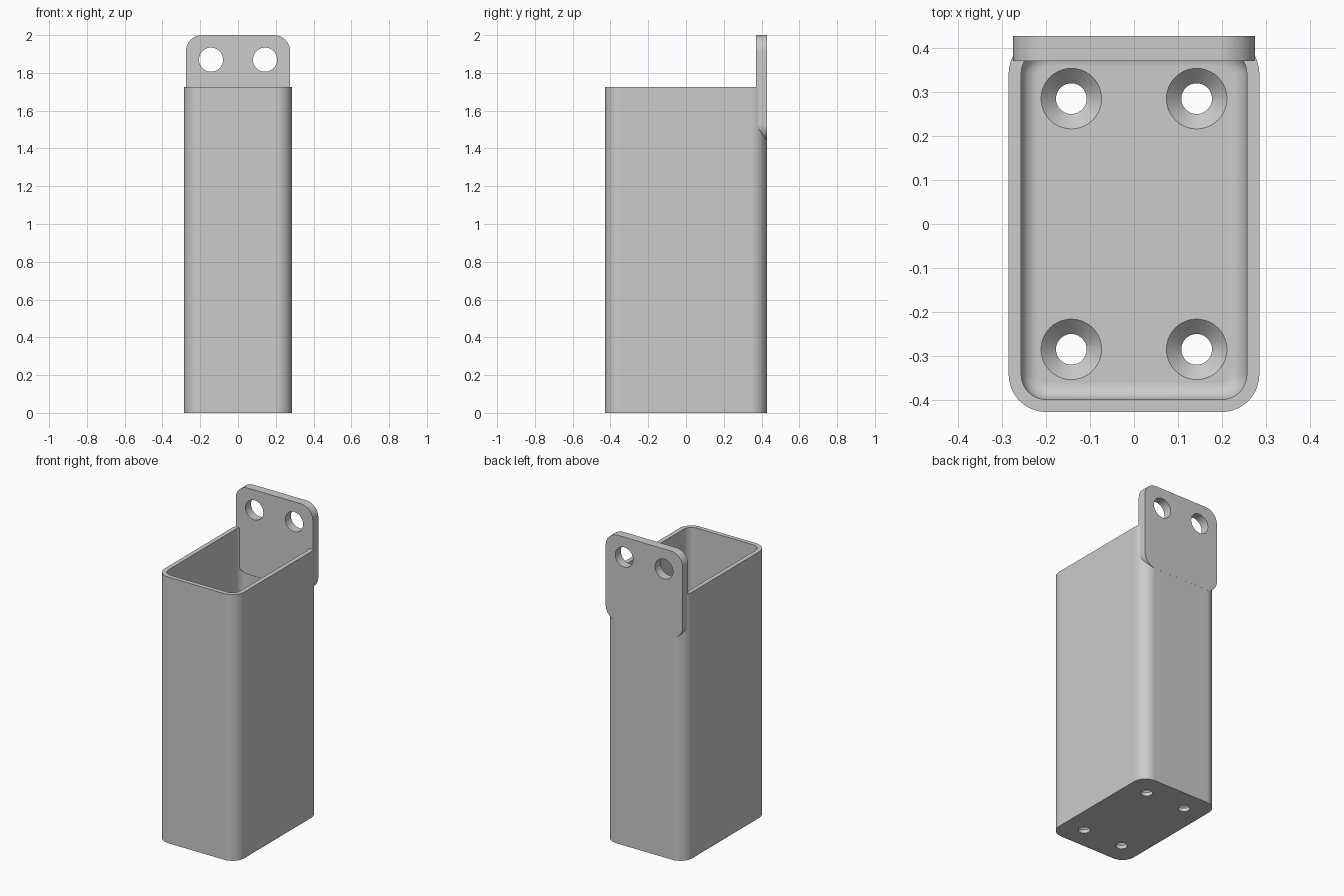
import bpy, bmesh, math
from mathutils import Matrix

if "Cube" in bpy.data.objects:
    bpy.data.objects.remove(bpy.data.objects["Cube"], do_unlink=True)

MM = 2 / 70                      # the part is 70 units tall
WALL, RADIUS = 1 * MM, 3 * MM
HALF_X, HALF_Y = 10 * MM, 15 * MM
BOX_TOP, FLOOR = 1.726, 2 * MM

grey = bpy.data.materials.new("plain grey")
grey.use_nodes = True
GREY = (0.6, 0.6, 0.6, 1)
grey.diffuse_color = GREY
grey.node_tree.nodes["Principled BSDF"].inputs["Base Color"].default_value = GREY


def loft(bm, rings, seg=10, centre=(0, 0)):
    """Skin a stack of rounded rectangles (half x, half y, radius, z), capped."""
    loops = []
    for hx, hy, r, z in rings:
        loop = []
        for q, (sx, sy) in enumerate(((1, 1), (-1, 1), (-1, -1), (1, -1))):
            for i in range(seg + 1):
                a = math.pi / 2 * (q + i / seg)
                loop.append(bm.verts.new((centre[0] + sx * (hx - r) + r * math.cos(a),
                                          centre[1] + sy * (hy - r) + r * math.sin(a), z)))
        loops.append(loop)
    for low, high in zip(loops, loops[1:]):
        for i in range(len(low)):
            j = (i + 1) % len(low)
            bm.faces.new((low[i], low[j], high[j], high[i]))
    bm.faces.new(loops[0][::-1])
    bm.faces.new(loops[-1])


def finish(name, bm, matrix=Matrix()):
    bmesh.ops.remove_doubles(bm, verts=bm.verts, dist=1e-5)
    bmesh.ops.transform(bm, matrix=matrix, verts=bm.verts)
    bmesh.ops.recalc_face_normals(bm, faces=bm.faces)
    mesh = bpy.data.meshes.new(name)
    bm.to_mesh(mesh)
    bm.free()
    mesh.materials.append(grey)
    obj = bpy.data.objects.new(name, mesh)
    bpy.context.collection.objects.link(obj)
    return obj


def drill(obj, cutter):
    """Subtract the cutter, then shade smooth with crisp edges."""
    bpy.ops.object.select_all(action="DESELECT")
    bpy.context.view_layer.objects.active = obj
    obj.select_set(True)
    mod = obj.modifiers.new("holes", "BOOLEAN")
    mod.operation, mod.solver, mod.object = "DIFFERENCE", "EXACT", cutter
    bpy.ops.object.modifier_apply(modifier=mod.name)
    bpy.data.objects.remove(cutter, do_unlink=True)
    bpy.ops.object.shade_smooth_by_angle(angle=math.radians(30))
    obj.modifiers.new("even shading", "WEIGHTED_NORMAL").keep_sharp = True


# Open box: outer wall, rim, inner wall, and a fillet down to the floor
bm = bmesh.new()
ix, iy, ir, fillet = HALF_X - WALL, HALF_Y - WALL, RADIUS - WALL, 0.04
rings = [(HALF_X, HALF_Y, RADIUS, 0), (HALF_X, HALF_Y, RADIUS, BOX_TOP), (ix, iy, ir, BOX_TOP)]
for i in range(7):
    a = math.pi / 2 * i / 6
    d = fillet * (1 - math.cos(a))
    rings.append((ix - d, iy - d, ir - d, FLOOR + fillet * (1 - math.sin(a))))
loft(bm, rings)
box = finish("box", bm)

# Countersunk screw holes in the floor
bm = bmesh.new()
small, wide = 0.035, 0.069
sink = FLOOR - (wide - small)
for x in (-5 * MM, 5 * MM):
    for y in (-10 * MM, 10 * MM):
        loft(bm, [(small, small, small, -0.05), (small, small, small, sink),
                  (wide, wide, wide, FLOOR), (wide, wide, wide, FLOOR + 0.02)], centre=(x, y))
drill(box, finish("floor_hole_cutter", bm))

# Rounded mounting plate set into the back wall
BOTTOM, HALF_W, THICK = 1.44, 0.276, 2 * MM
stand = Matrix.Translation((0, HALF_Y + 0.0004, 0)) @ Matrix.Rotation(math.pi / 2, 4, "X")
mid, half_h = (2 + BOTTOM) / 2, (2 - BOTTOM) / 2
bm = bmesh.new()
loft(bm, [(HALF_W, half_h, RADIUS, 0), (HALF_W, half_h, RADIUS, THICK)], centre=(0, mid))
plate = finish("mounting_plate", bm, stand)

# Two straight holes through the plate
bm = bmesh.new()
hole = 0.064
for x in (-5 * MM, 5 * MM):
    loft(bm, [(hole, hole, hole, -0.05), (hole, hole, hole, THICK + 0.05)], centre=(x, 1.87))
drill(plate, finish("plate_hole_cutter", bm, stand))
